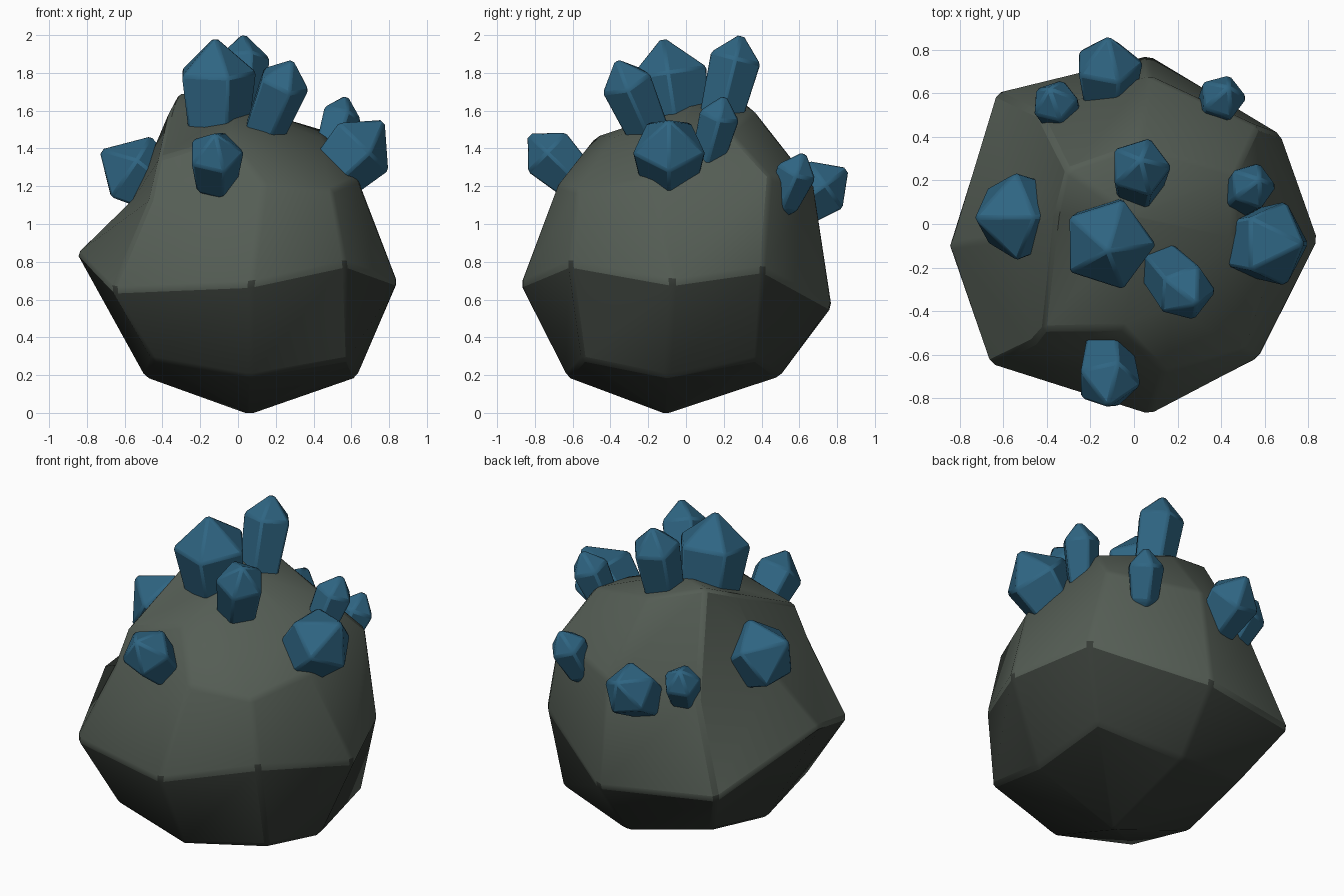
import bpy, bmesh, math
from mathutils import Vector

if "Cube" in bpy.data.objects:
    bpy.data.objects.remove(bpy.data.objects["Cube"])


def material(name, rgb):
    m = bpy.data.materials.new(name)
    m.diffuse_color = (*rgb, 1)
    m.use_nodes = True
    m.node_tree.nodes["Principled BSDF"].inputs["Base Color"].default_value = m.diffuse_color
    return m


def make(name, bm, mats, bevel, angle):
    bmesh.ops.recalc_face_normals(bm, faces=bm.faces)
    me = bpy.data.meshes.new(name)
    bm.to_mesh(me)
    bm.free()
    ob = bpy.data.objects.new(name, me)
    bpy.context.collection.objects.link(ob)
    for m in mats:
        me.materials.append(m)
    mod = ob.modifiers.new("soft_edges", 'BEVEL')
    mod.width, mod.segments, mod.limit_method = bevel, 1, 'ANGLE'
    mod.angle_limit = math.radians(25)
    bpy.ops.object.select_all(action='DESELECT')
    ob.select_set(True)
    bpy.context.view_layer.objects.active = ob
    bpy.ops.object.shade_smooth_by_angle(angle=math.radians(angle))
    return ob


def loft(bottom, rings, top, dark_rings=0):
    """Pole, closed rings, pole; the lowest dark_rings bands get the second material."""
    bm = bmesh.new()
    lo, hi = bm.verts.new(bottom), bm.verts.new(top)
    rs = [[bm.verts.new(p) for p in r] for r in rings]
    n = len(rs[0])
    for i in range(n):
        j = (i + 1) % n
        bm.faces.new((lo, rs[0][j], rs[0][i])).material_index = int(dark_rings > 0)
        bm.faces.new((hi, rs[-1][i], rs[-1][j]))
        for k, (a, b) in enumerate(zip(rs, rs[1:])):
            bm.faces.new((a[i], a[j], b[j], b[i])).material_index = int(k + 1 < dark_rings)
    return bm


stone = material("green grey stone", (0.09, 0.11, 0.09))
dark = material("dark underside stone", (0.036, 0.043, 0.036))
blue = material("deep blue crystal", (0.028, 0.13, 0.225))

# boulder: rings run left, front-left, front, front-right, right, back-right, back, back-left
foot = [(-.49, -.1, .19), (-.45, -.55, .28), (.06, -.63, .19), (.59, -.55, .28),
        (.63, -.1, .19), (.59, .38, .28), (.06, .5, .19), (-.45, .38, .28)]
belly = [(-.855, -.1, .85), (-.665, -.645, .65), (.07, -.88, .68), (.57, -.615, .79),
         (.85, -.07, .69), (.675, .41, .76), (.07, .775, .56), (-.635, .605, .6)]
shoulder = [(-.56, -.06, 1.13), (-.47, -.55, 1.12), (.14, -.68, 1.21), (.5, -.58, 1.18),
            (.635, -.18, 1.24), (.57, .45, 1.25), (.07, .68, 1.2), (-.44, .51, 1.13)]
crown = [(-.36, .04, 1.6), (-.42, -.49, 1.35), (-.05, -.48, 1.46), (.17, -.38, 1.46),
         (.46, -.05, 1.45), (.47, .23, 1.49), (.02, .36, 1.6), (-.31, .25, 1.7)]
make("boulder", loft((.06, -.1, -.008), [foot, belly, shoulder, crown], (0, .03, 1.63), 2),
     [stone, dark], .02, 45)


# five-sided crystal growing from base to tip, one corner turned towards +x
def crystal(name, base, tip, r):
    base, tip = Vector(base), Vector(tip)
    d = tip - base
    length = d.length
    q = Vector((0, 0, 1)).rotation_difference(d)

    def ring(rad, z):
        return [base + q @ Vector((rad * math.cos(math.tau * k / 5),
                                   rad * math.sin(math.tau * k / 5), z)) for k in range(5)]
    neck = max(length - .75 * r, .5 * length)
    bm = loft(base - d.normalized() * .1, [ring(r * .78, 0), ring(r, neck)],
              tip + d.normalized() * .03)
    make(name, bm, [blue], .012, 25)


crystals = {
    "crown_crystal": ((-.115, -.04, 1.44), (-.12, -.12, 1.965), .22),
    "tall_crystal": ((.02, .15, 1.43), (.03, .29, 1.985), .145),
    "leaning_crystal": ((.1, -.16, 1.4), (.28, -.36, 1.85), .145),
    "front_crystal": ((-.12, -.57, 1.22), (-.12, -.82, 1.46), .155),
    "right_crystal": ((.48, -.09, 1.24), (.76, -.09, 1.53), .205),
    "right_small_crystal": ((.46, .1, 1.29), (.57, .2, 1.66), .115),
    "left_crystal": ((-.44, .04, 1.2), (-.71, .03, 1.38), .215),
    "back_crystal": ((-.12, .56, 1.08), (-.12, .84, 1.28), .165),
    "back_left_crystal": ((-.32, .46, 1.08), (-.385, .61, 1.33), .115),
    "back_right_crystal": ((.36, .51, 1.1), (.43, .62, 1.36), .115),
}
for name, spec in crystals.items():
    crystal(name, *spec)
